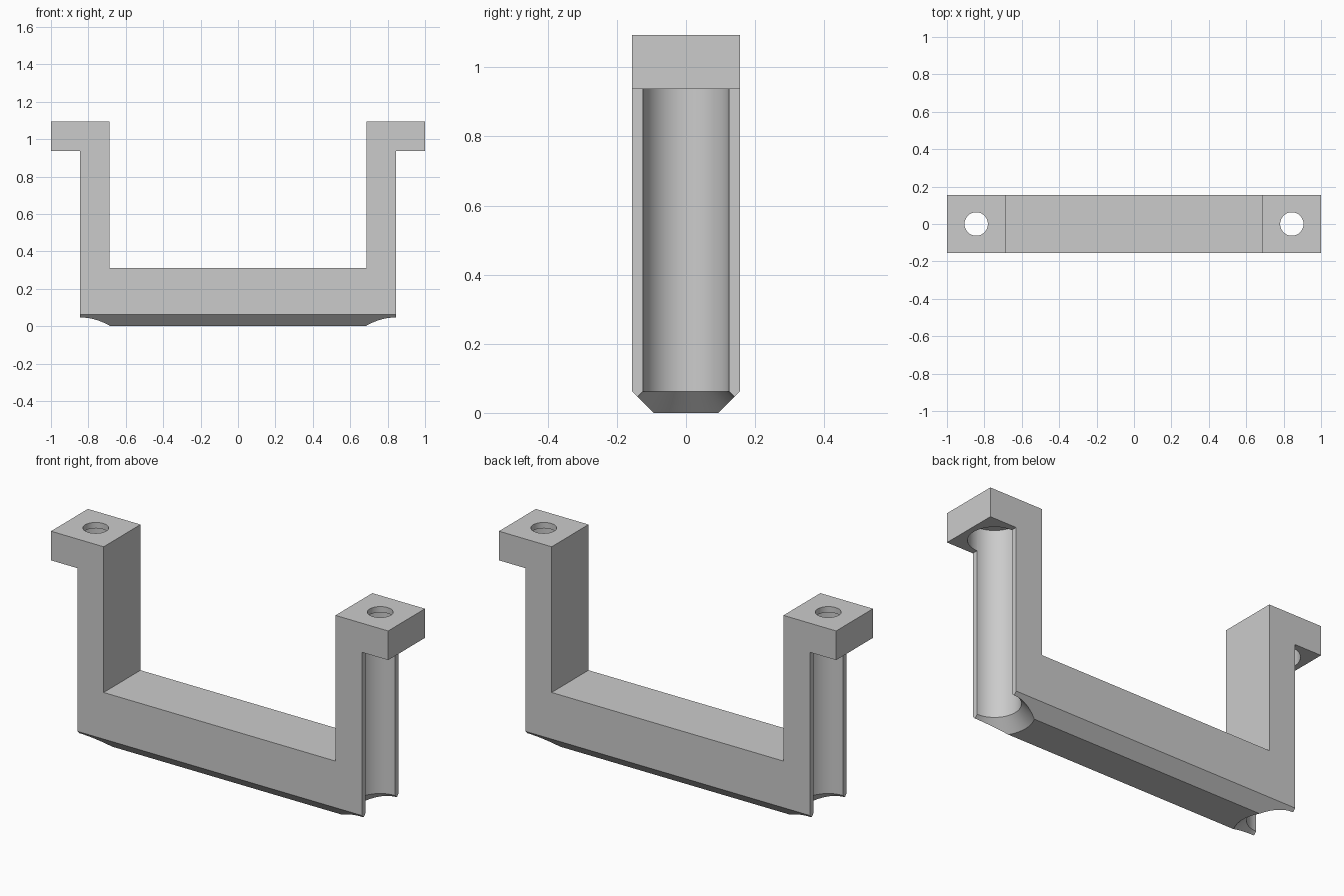
import bpy
import bmesh
import math

cube = bpy.data.objects.get("Cube")
if cube:
    bpy.data.objects.remove(cube, do_unlink=True)

U = 1 / 6.4          # wall thickness, also half the depth
LEG = 5.4 * U        # outer face of the legs
CHAMFER = 0.4 * U

grey = bpy.data.materials.new("plain_grey")
grey.use_nodes = True
grey.diffuse_color = (0.6, 0.6, 0.6, 1)
grey.node_tree.nodes["Principled BSDF"].inputs["Base Color"].default_value = (0.6, 0.6, 0.6, 1)


def finish(name, bm):
    bmesh.ops.recalc_face_normals(bm, faces=bm.faces)
    mesh = bpy.data.meshes.new(name)
    bm.to_mesh(mesh)
    bm.free()
    mesh.materials.append(grey)
    obj = bpy.data.objects.new(name, mesh)
    bpy.context.collection.objects.link(obj)
    return obj


def make_bracket():
    # Half outline mirrored into a U with outward flanges, then extruded in depth
    half = [(LEG, 0), (LEG, 6 * U), (1, 6 * U), (1, 7 * U), (LEG - U, 7 * U), (LEG - U, 2 * U)]
    outline = half + [(-x, z) for x, z in reversed(half)]
    bm = bmesh.new()
    face = bm.faces.new([bm.verts.new((x, -U, z)) for x, z in outline])
    ext = bmesh.ops.extrude_face_region(bm, geom=[face])
    verts = [v for v in ext["geom"] if isinstance(v, bmesh.types.BMVert)]
    bmesh.ops.translate(bm, verts=verts, vec=(0, 2 * U, 0))
    bmesh.ops.recalc_face_normals(bm, faces=bm.faces)
    # Chamfer the two long bottom edges
    bottom = [e for e in bm.edges
              if all(abs(v.co.z) < 1e-5 for v in e.verts) and e.calc_length() > 1]
    bmesh.ops.bevel(bm, geom=bottom, offset=CHAMFER, segments=1, affect='EDGES')
    return finish("bracket", bm)


def make_cutter(name, x):
    # Lathed tool: flared foot, wide groove and counterbore, narrow screw hole
    r, hole = 0.8 * U, 0.4 * U
    profile = [(0, -CHAMFER), (r + 2 * CHAMFER, -CHAMFER), (r, CHAMFER),
               (r, 6.8 * U), (hole, 6.8 * U), (hole, 8 * U), (0, 8 * U)]
    bm = bmesh.new()
    verts = [bm.verts.new((p, 0, z)) for p, z in profile]
    edges = [bm.edges.new(pair) for pair in zip(verts, verts[1:])]
    bmesh.ops.spin(bm, geom=verts + edges, cent=(0, 0, 0), axis=(0, 0, 1),
                   angle=math.tau, steps=64)
    bmesh.ops.remove_doubles(bm, verts=bm.verts, dist=1e-4)
    bmesh.ops.translate(bm, verts=bm.verts, vec=(x, 0, 0))
    cutter = finish(name, bm)
    cutter.hide_render = True
    return cutter


bracket = make_bracket()
bpy.ops.object.select_all(action='DESELECT')
bracket.select_set(True)
bpy.context.view_layer.objects.active = bracket

# Cut the groove and hole on each side
for side, x in (("left", LEG), ("right", -LEG)):
    cutter = make_cutter(side + "_cutter", x)
    mod = bracket.modifiers.new(side + "_cut", 'BOOLEAN')
    mod.operation = 'DIFFERENCE'
    mod.solver = 'EXACT'
    mod.object = cutter
    bpy.ops.object.modifier_apply(modifier=mod.name)
    bpy.data.objects.remove(cutter, do_unlink=True)

bpy.ops.object.shade_smooth_by_angle(angle=math.radians(30))
